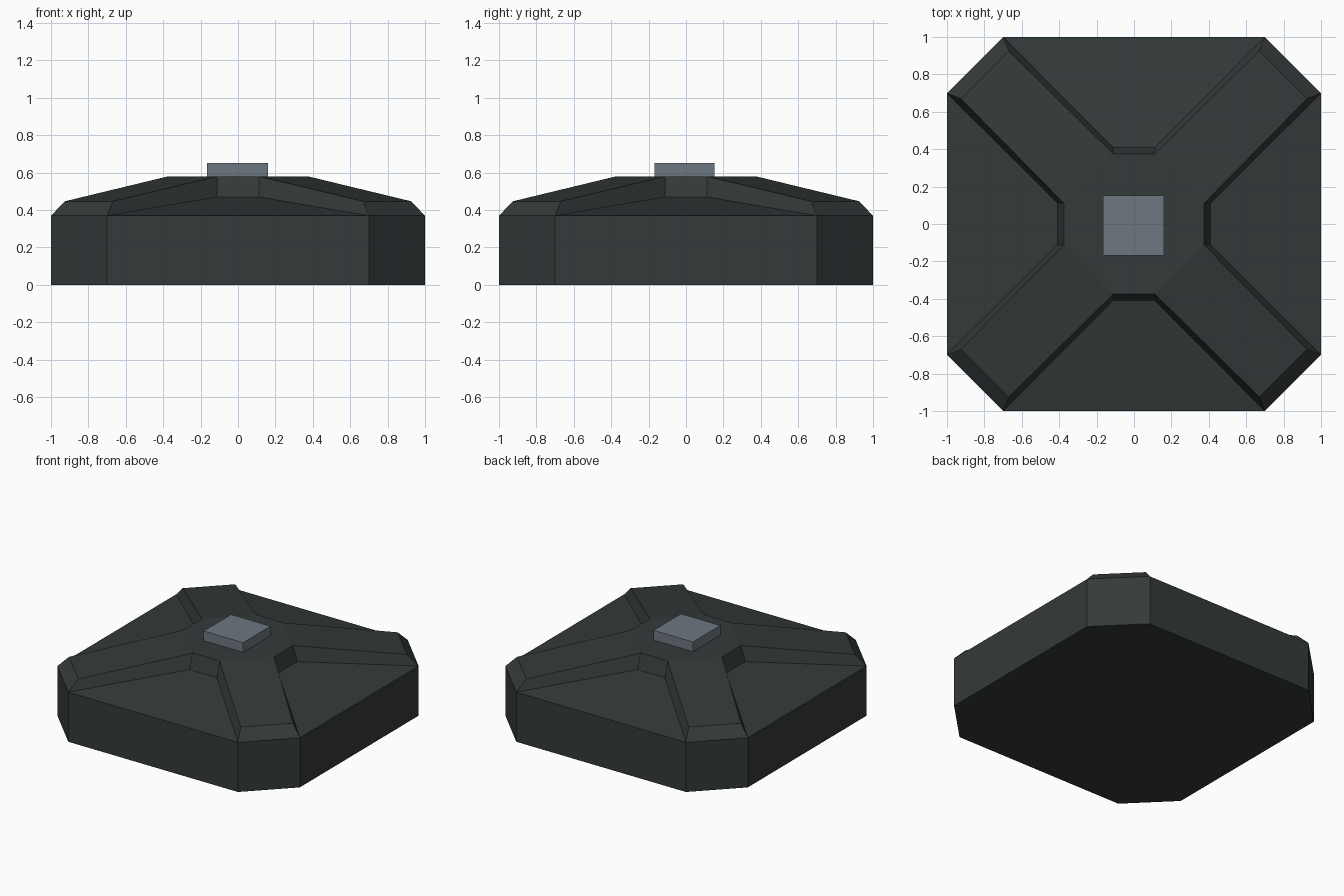
import bpy, bmesh
from mathutils import Matrix, Vector
import math

if "Cube" in bpy.data.objects:
    bpy.data.objects.remove(bpy.data.objects["Cube"])


def material(name, rgb):
    m = bpy.data.materials.new(name)
    m.diffuse_color = (*rgb, 1)
    m.use_nodes = True
    m.node_tree.nodes["Principled BSDF"].inputs["Base Color"].default_value = m.diffuse_color
    return m


def finish(bm, name, mat):
    bmesh.ops.remove_doubles(bm, verts=bm.verts, dist=0.0005)
    bmesh.ops.recalc_face_normals(bm, faces=bm.faces)
    me = bpy.data.meshes.new(name)
    bm.to_mesh(me)
    bm.free()
    me.materials.append(mat)
    ob = bpy.data.objects.new(name, me)
    bpy.context.collection.objects.link(ob)
    return ob


dark = material("dark green grey", (0.034, 0.042, 0.041))
steel = material("blue grey", (0.155, 0.188, 0.22))

# Heights: rim, recess inner edge, rib outer end, top plate
RIM, REC, RIB, TOP = 0.37, 0.47, 0.447, 0.58

# Key points on the front side (right half); the left half is mirrored
g0 = Vector((0.70, -1.0, 0))          # ground
r0 = Vector((0.70, -1.0, RIM))        # rim
i0 = Vector((0.112, -0.41, REC))      # inner edge of recess
t0 = Vector((0.112, -0.375, TOP))     # top plate
o0 = Vector((0.67, -0.925, RIB))      # outer end of rib


def mx(p):
    return Vector((-p.x, p.y, p.z))


def diag(p):
    # mirror across the front right diagonal
    return Vector((-p.y, -p.x, p.z))


# Faces of one quarter: side panel, step, rib and chamfered corner
quarter = [
    (mx(g0), g0, r0, mx(r0)),
    (mx(r0), r0, i0, mx(i0)),
    (mx(i0), i0, t0, mx(t0)),
    (g0, diag(g0), diag(r0), r0),
    (r0, diag(r0), diag(o0), o0),
    (o0, diag(o0), diag(t0), t0),
    (i0, r0, o0, t0),
    tuple(diag(p) for p in (i0, r0, o0, t0)),
]

bm = bmesh.new()
top_ring, ground_ring = [], []
for k in range(4):
    rot = Matrix.Rotation(k * math.pi / 2, 3, 'Z')
    for f in quarter:
        bm.faces.new([bm.verts.new(rot @ p) for p in f])
    top_ring += [rot @ mx(t0), rot @ t0]
    ground_ring += [rot @ mx(g0), rot @ g0]
# Top plate and underside
for ring in (top_ring, ground_ring):
    bm.faces.new([bm.verts.new(p) for p in ring])
finish(bm, "ribbed_base", dark)

# Square cap in the middle
bm = bmesh.new()
bmesh.ops.create_cube(bm, size=1, matrix=Matrix.Translation((-0.002, -0.008, 0.611))
                      @ Matrix.Diagonal((0.325, 0.323, 0.082, 1)))
finish(bm, "centre_cap", steel)
